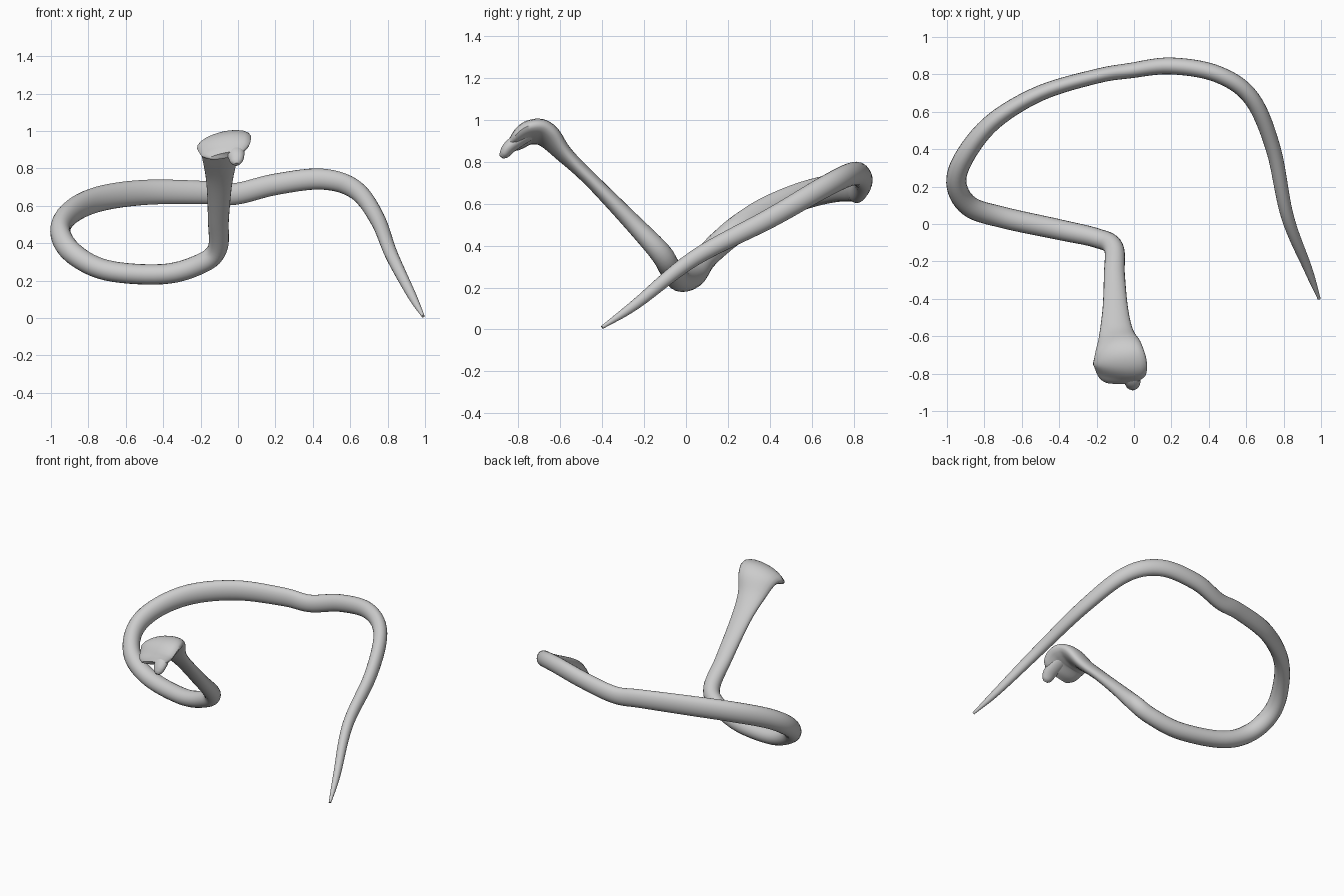
import bpy, bmesh, math
from mathutils import Vector

cube = bpy.data.objects.get("Cube")
if cube:
    bpy.data.objects.remove(cube, do_unlink=True)

grey = bpy.data.materials.new("plain grey")
grey.use_nodes = True
colour = (0.6, 0.6, 0.6, 1)
grey.diffuse_color = colour
grey.node_tree.nodes["Principled BSDF"].inputs["Base Color"].default_value = colour

# Path rows: x, y, z, half width, half height
tail = [(.99, -.4, .01, .008, .008), (.93, -.24, .12, .023, .025),
        (.82, .04, .34, .034, .038), (.745, .4, .53, .04, .047),
        (.63, .67, .685, .044, .052), (.45, .8, .743, .045, .056),
        (.2, .845, .715, .045, .057)]
coil = [(-.02, .82, .663, .041, .058), (-.2, .79, .672, .039, .062),
        (-.5, .7, .672, .042, .067), (-.75, .55, .635, .047, .068),
        (-.9, .37, .56, .052, .065), (-.95, .22, .46, .054, .062),
        (-.88, .095, .345, .056, .058), (-.7, .035, .255, .057, .055),
        (-.4, -.03, .235, .055, .054), (-.2, -.075, .29, .052, .054)]
neck = [(-.11, -.125, .37, .053, .052), (-.105, -.27, .525, .056, .042),
        (-.1, -.45, .71, .068, .035), (-.095, -.58, .835, .092, .04)]
hood = [(-.085, -.67, .93, .13, .052), (-.075, -.745, .94, .148, .05),
        (-.07, -.81, .895, .13, .035), (-.065, -.845, .87, .09, .018)]
snout = [(-.03, -.75, .93, .05, .03), (-.012, -.83, .88, .047, .032),
         (-.008, -.865, .84, .035, .025), (-.006, -.88, .822, .015, .012)]


def smooth_rows(rows, steps):
    """Catmull-Rom interpolation of every column."""
    rows = [Vector(r) for r in rows]
    rows = [2 * rows[0] - rows[1]] + rows + [2 * rows[-1] - rows[-2]]
    result = []
    for p, q, r, s in zip(rows, rows[1:], rows[2:], rows[3:]):
        for i in range(steps):
            t = i / steps
            result.append(.5 * (2 * q + (r - p) * t + (2 * p - 5 * q + 4 * r - s) * t ** 2
                                + (3 * q - p - 3 * r + s) * t ** 3))
    return result + [rows[-2]]


def sweep(name, rows, steps=7, sides=20):
    """Oval tube whose section leans sideways towards the head."""
    rows = smooth_rows(rows, steps)
    centres = [Vector(r[:3]) for r in rows]
    bm = bmesh.new()
    rings = []
    for i, (c, row) in enumerate(zip(centres, rows)):
        tangent = (centres[min(i + 1, len(rows) - 1)] - centres[max(i - 1, 0)]).normalized()
        side = tangent.cross(Vector((0, 0, 1))).normalized()
        up = side.cross(tangent)
        lean = min(max((-.5 - c.y) / .2, 0), 1) * math.radians(14)
        # The lean raises the left edge of the hood
        sign = 1 if side.x > 0 else -1
        side, up = (side * math.cos(lean) + up * math.sin(lean) * sign,
                    up * math.cos(lean) - side * math.sin(lean) * sign)
        angles = [2 * math.pi * k / sides for k in range(sides)]
        rings.append([bm.verts.new(c + side * row[3] * math.cos(a) + up * row[4] * math.sin(a))
                      for a in angles])
    for lower, upper in zip(rings, rings[1:]):
        for k in range(sides):
            n = (k + 1) % sides
            bm.faces.new((lower[k], lower[n], upper[n], upper[k]))
    bm.faces.new(rings[0][::-1])
    bm.faces.new(rings[-1])
    bmesh.ops.recalc_face_normals(bm, faces=bm.faces)
    mesh = bpy.data.meshes.new(name)
    bm.to_mesh(mesh)
    bm.free()
    mesh.materials.append(grey)
    obj = bpy.data.objects.new(name, mesh)
    bpy.context.collection.objects.link(obj)
    bpy.ops.object.select_all(action='DESELECT')
    obj.select_set(True)
    bpy.context.view_layer.objects.active = obj
    bpy.ops.object.shade_smooth_by_angle(angle=math.radians(50))
    return obj


# One continuous skin from tail tip to hood, then the snout
sweep("snake_body", tail + coil + neck + hood)
sweep("snout", snout)
